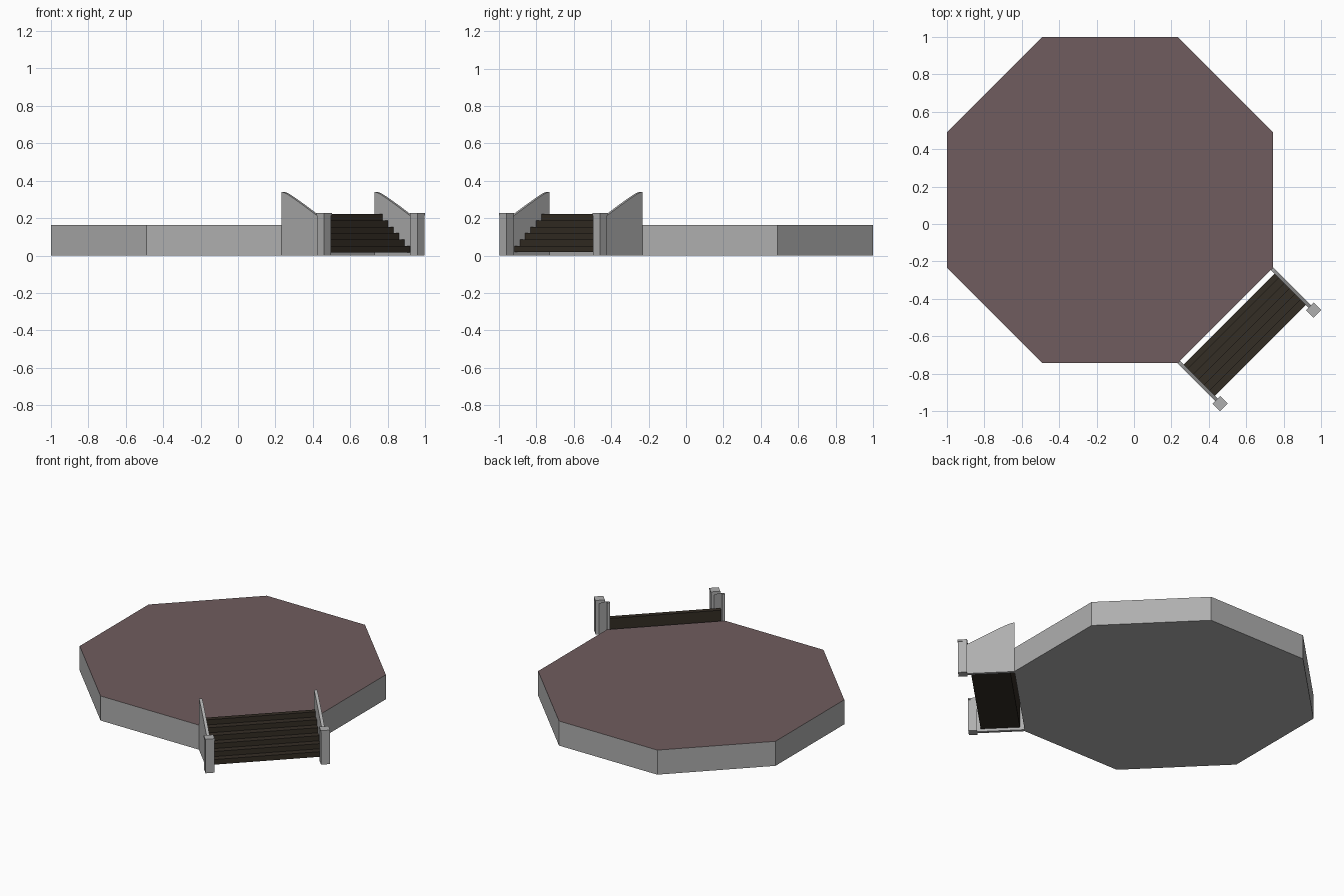
import bpy, bmesh
from math import cos, sin, pi, radians
from mathutils import Matrix

if "Cube" in bpy.data.objects:
    bpy.data.objects.remove(bpy.data.objects["Cube"])

# Local stair frame: +x points outward from the platform, +y runs along its edge
STAIR = Matrix.Rotation(radians(-45), 4, 'Z')


def material(name, rgb):
    m = bpy.data.materials.new(name)
    m.diffuse_color = (*rgb, 1)
    m.use_nodes = True
    m.node_tree.nodes["Principled BSDF"].inputs["Base Color"].default_value = m.diffuse_color
    return m


def prism(name, points, depth, mat, matrix=Matrix()):
    """Extrude a closed 3D outline along the depth vector."""
    bm = bmesh.new()
    face = bm.faces.new([bm.verts.new(p) for p in points])
    ext = bmesh.ops.extrude_face_region(bm, geom=[face])
    moved = [g for g in ext['geom'] if isinstance(g, bmesh.types.BMVert)]
    bmesh.ops.translate(bm, verts=moved, vec=depth)
    bmesh.ops.recalc_face_normals(bm, faces=bm.faces[:])
    me = bpy.data.meshes.new(name)
    bm.to_mesh(me)
    bm.free()
    me.materials.append(mat)
    ob = bpy.data.objects.new(name, me)
    bpy.context.collection.objects.link(ob)
    ob.matrix_world = matrix
    return ob


def block(name, x, y, half, z0, z1, mat):
    pts = [(x + a * half, y + b * half, z0)
           for a, b in ((-1, -1), (1, -1), (1, 1), (-1, 1))]
    return prism(name, pts, (0, 0, z1 - z0), mat, STAIR)


stone = material("stone_grey", (0.43, 0.43, 0.43))
floor_brown = material("floor_brown", (0.16, 0.108, 0.112))
dark_wood = material("dark_wood", (0.034, 0.026, 0.018))

# Octagonal platform: grey sides, brown floor on top
R = 0.872 / cos(pi / 8)
octagon = [(-0.128 + R * cos(pi / 8 + i * pi / 4),
            0.128 + R * sin(pi / 8 + i * pi / 4), 0) for i in range(8)]
platform = prism("platform", octagon, (0, 0, 0.163), stone)
platform.data.materials.append(floor_brown)
for p in platform.data.polygons:
    if p.normal.z > 0.5:
        p.material_index = 1

# Six wooden steps as one stepped profile
z0, rise, run, n = 0.018, 0.034, 0.041, 6
profile = [(0.719, z0)]
for i in range(n):
    x = 0.956 - i * run
    profile += [(x, z0 + i * rise), (x, z0 + (i + 1) * rise)]
profile.append((0.719, z0 + n * rise))
prism("steps", [(x, -0.342, z) for x, z in profile], (0, 0.684, 0), dark_wood, STAIR)

# Sloping side walls and capped end posts, one per side
wall = [(0.691, 0), (0.98, 0), (0.98, 0.203), (0.948, 0.219), (0.86, 0.266),
        (0.771, 0.311), (0.73, 0.33), (0.705, 0.338), (0.691, 0.34)]
for side, s in (("left", -1), ("right", 1)):
    prism(side + "_wall", [(x, s * 0.342, z) for x, z in wall],
          (0, s * 0.019, 0), stone, STAIR)
    block(side + "_post", 1.004, s * 0.353, 0.0265, 0, 0.215, stone)
    block(side + "_post_cap", 1.004, s * 0.353, 0.0288, 0.215, 0.227, stone)
